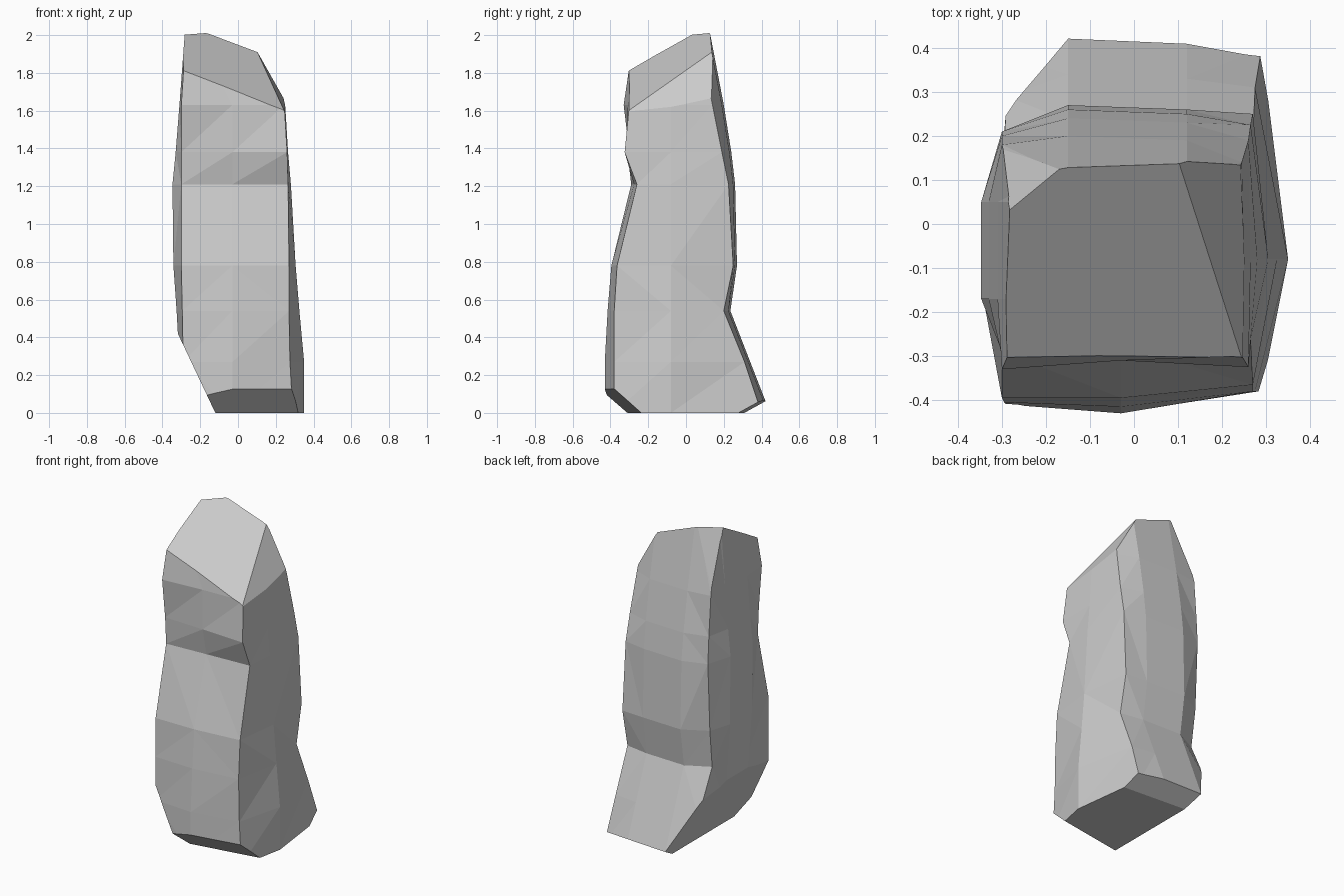
import bpy, bmesh
from mathutils import Vector

if "Cube" in bpy.data.objects:
    bpy.data.objects.remove(bpy.data.objects["Cube"])

# Rings up the stone: z, x front-left, x left bulge, x front-right, x right bulge,
# y front-left, y front-mid, y front-right, y back-left, y back-mid, y back-right
RINGS = [
    (0.00, -.30, -.31, .29, .35, -.40, -.43, -.38, .39, .445, .40),
    (0.27, -.29, -.31, .275, .35, -.41, -.43, -.38, .29, .34, .31),
    (0.54, -.295, -.325, .27, .325, -.405, -.415, -.38, .16, .235, .20),
    (0.78, -.30, -.342, .27, .305, -.395, -.395, -.365, .19, .27, .25),
    (1.21, -.30, -.347, .265, .28, -.29, -.275, -.26, .21, .26, .225),
    (1.38, -.30, -.33, .26, .265, -.30, -.31, -.325, .20, .24, .19),
    (1.63, -.30, -.31, .245, .25, -.33, -.31, -.30, .18, .20, .14),
    (2.10, -.27, -.275, .20, .205, -.26, -.25, -.24, .07, .11, .05),
]

# Chisel cuts, each through three points
CUTS = [
    ((-.28, -.30, 1.81), (-.28, .03, 2.0), (.24, -.29, 1.61)),    # sloping top
    ((.10, .10, 1.91), (.25, .13, 1.65), (.24, -.29, 1.61)),      # top right
    ((-.28, .035, 2.0), (-.18, .13, 1.98), (-.305, .17, 1.66)),   # top back-left
    ((-.295, 0, .37), (-.12, 0, 0), (-.12, .3, 0)),               # left foot
    ((0, -.43, .13), (.30, -.24, 0), (-.12, -.31, 0)),            # front foot
    ((0, .425, .07), (0, .30, 0), (.28, .28, 0)),                 # back foot
]


def ring(bm, r):
    z, fl, l, fr, rt, yfl, yfm, yfr, ybl, ybm, ybr = r
    pts = [(fl, yfl), (-.03, yfm), (fr, yfr), (rt, -.08), (fr, ybr),
           (.12, ybm - .01), (-.15, ybm), (fl, ybl), (l, .05), (l, -.17)]
    return [bm.verts.new((x, y, z)) for x, y in pts]


def chisel(bm, a, b, c):
    a, b, c = Vector(a), Vector(b), Vector(c)
    n = (b - a).cross(c - a).normalized()
    if n.dot(a - Vector((0, 0, 1))) < 0:
        n = -n
    geom = bm.verts[:] + bm.edges[:] + bm.faces[:]
    bmesh.ops.bisect_plane(bm, geom=geom, dist=1e-5, plane_co=a, plane_no=n, clear_outer=True)
    bmesh.ops.holes_fill(bm, edges=[e for e in bm.edges if e.is_boundary], sides=0)


# Loft the rings into a closed column
bm = bmesh.new()
rings = [ring(bm, r) for r in RINGS]
for lo, hi in zip(rings, rings[1:]):
    for i in range(len(lo)):
        j = (i + 1) % len(lo)
        bm.faces.new((lo[i], lo[j], hi[j], hi[i]))
bm.faces.new(rings[0][::-1])
bm.faces.new(rings[-1])
bmesh.ops.triangulate(bm, faces=[f for f in bm.faces if len(f.verts) == 4])

# Cut the facets
for cut in CUTS:
    chisel(bm, *cut)
bmesh.ops.recalc_face_normals(bm, faces=bm.faces[:])

mesh = bpy.data.meshes.new("standing_stone")
bm.to_mesh(mesh)
bm.free()
bpy.context.collection.objects.link(bpy.data.objects.new("standing_stone", mesh))
